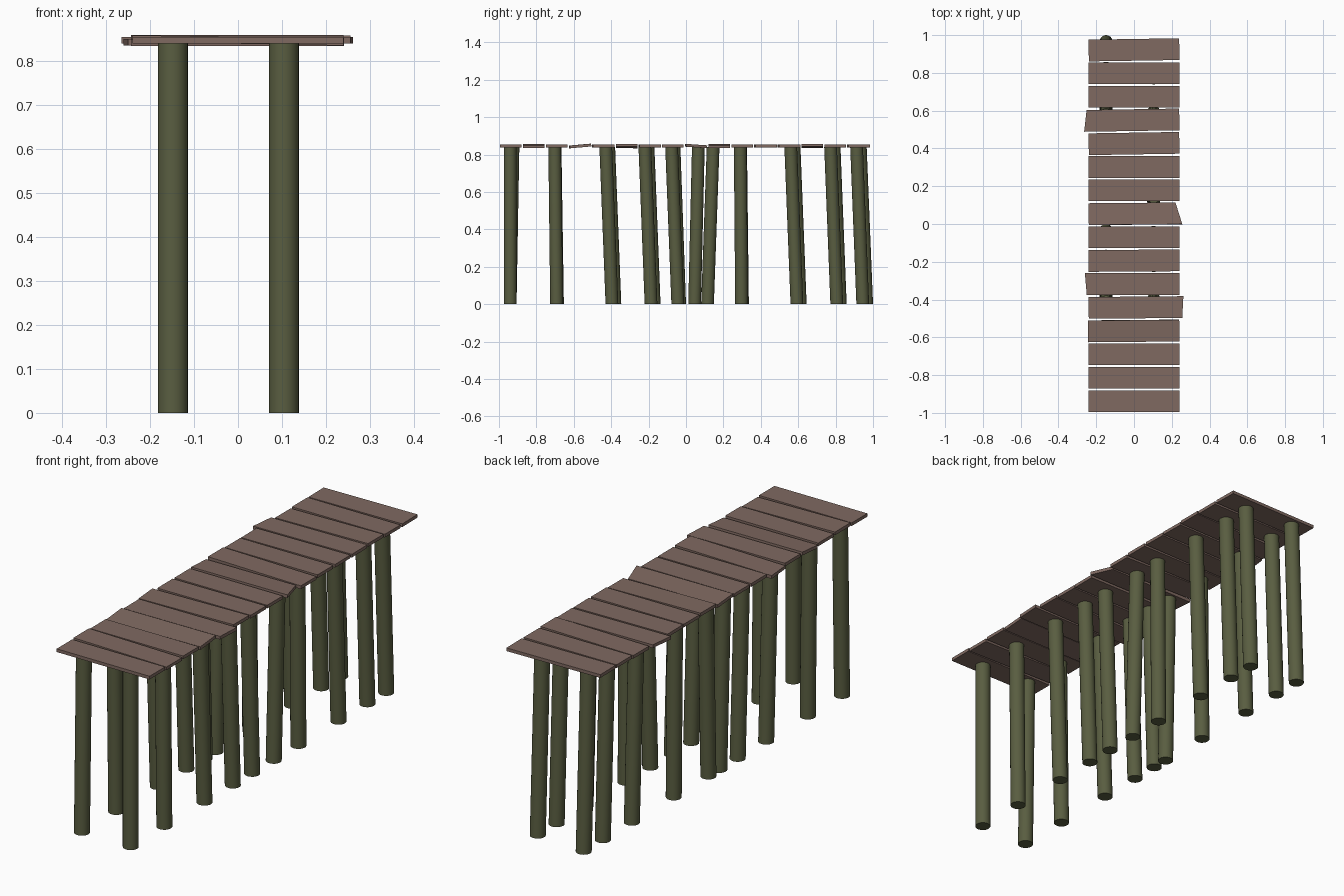
import bpy, bmesh
from math import radians
from mathutils import Matrix, Vector

if "Cube" in bpy.data.objects:
    bpy.data.objects.remove(bpy.data.objects["Cube"])


def material(name, rgb):
    m = bpy.data.materials.new(name)
    m.diffuse_color = (*rgb, 1)
    m.use_nodes = True
    m.node_tree.nodes["Principled BSDF"].inputs["Base Color"].default_value = m.diffuse_color
    return m


PLANK_MAT = material("plank_wood", (0.215, 0.143, 0.12))
PILE_MAT = material("mossy_wood", (0.10, 0.11, 0.052))


def add_object(name, bm, mat):
    me = bpy.data.meshes.new(name)
    bm.to_mesh(me)
    bm.free()
    me.materials.append(mat)
    ob = bpy.data.objects.new(name, me)
    bpy.context.collection.objects.link(ob)
    return ob


# Deck planks: the ends may be cut askew, each plank may be twisted a little
def plank(i, left=(-0.24, -0.24), right=(0.24, 0.24), yaw=0, roll=0, pitch=0):
    bm = bmesh.new()
    bmesh.ops.create_cube(bm, size=1)
    for v in bm.verts:
        end = left if v.co.x < 0 else right
        v.co = Vector((end[0] if v.co.y < 0 else end[1],
                       v.co.y * 0.115, v.co.z * 0.015))
    turn = (Matrix.Rotation(radians(yaw), 4, 'Z')
            @ Matrix.Rotation(radians(roll), 4, 'Y')
            @ Matrix.Rotation(radians(pitch), 4, 'X'))
    bm.transform(Matrix.Translation((0, -0.938 + 0.124 * i, 0.846)) @ turn)
    add_object(f"deck_plank_{i + 1:02d}", bm, PLANK_MAT)


WONKY = {
    1: dict(roll=1.0),
    3: dict(left=(-0.243, -0.243), yaw=0.5, pitch=5),
    4: dict(right=(0.255, 0.262), yaw=0.5),
    5: dict(left=(-0.25, -0.26), roll=-1.0),
    6: dict(yaw=0.4),
    8: dict(right=(0.255, 0.22), yaw=0.5, pitch=-4),
    9: dict(roll=1.0),
    11: dict(yaw=0.9),
    12: dict(left=(-0.265, -0.25), yaw=0.9),
    13: dict(roll=-0.9),
    15: dict(yaw=0.9),
}
for i in range(16):
    plank(i, **WONKY.get(i, {}))


# Round piles leaning along the pier: (y at the ground, lean at the top)
def pile(name, x, y, lean):
    bm = bmesh.new()
    top = 0.84
    bmesh.ops.create_cone(bm, cap_ends=True, segments=24,
                          radius1=0.034, radius2=0.034, depth=top)
    for v in bm.verts:
        v.co += Vector((x, y + (lean if v.co.z > 0 else 0), top / 2))
    ob = add_object(name, bm, PILE_MAT)
    bpy.ops.object.select_all(action='DESELECT')
    ob.select_set(True)
    bpy.context.view_layer.objects.active = ob
    bpy.ops.object.shade_smooth_by_angle(angle=radians(40))


LEFT = [(-0.94, 0.015), (-0.687, -0.013), (-0.38, -0.033), (-0.17, -0.033),
        (-0.034, -0.03), (0.046, 0.02), (0.302, -0.01), (0.611, -0.033),
        (0.825, -0.033), (0.966, -0.034)]
RIGHT = [(-0.94, 0.0), (-0.692, -0.01), (-0.396, -0.033), (-0.187, -0.033),
         (-0.044, -0.033), (0.115, 0.03), (0.297, -0.007), (0.593, -0.033),
         (0.806, -0.033), (0.945, -0.033)]
for side, x, row in (("left", -0.148, LEFT), ("right", 0.104, RIGHT)):
    for n, (y, lean) in enumerate(row, 1):
        pile(f"{side}_pile_{n:02d}", x, y, lean)
